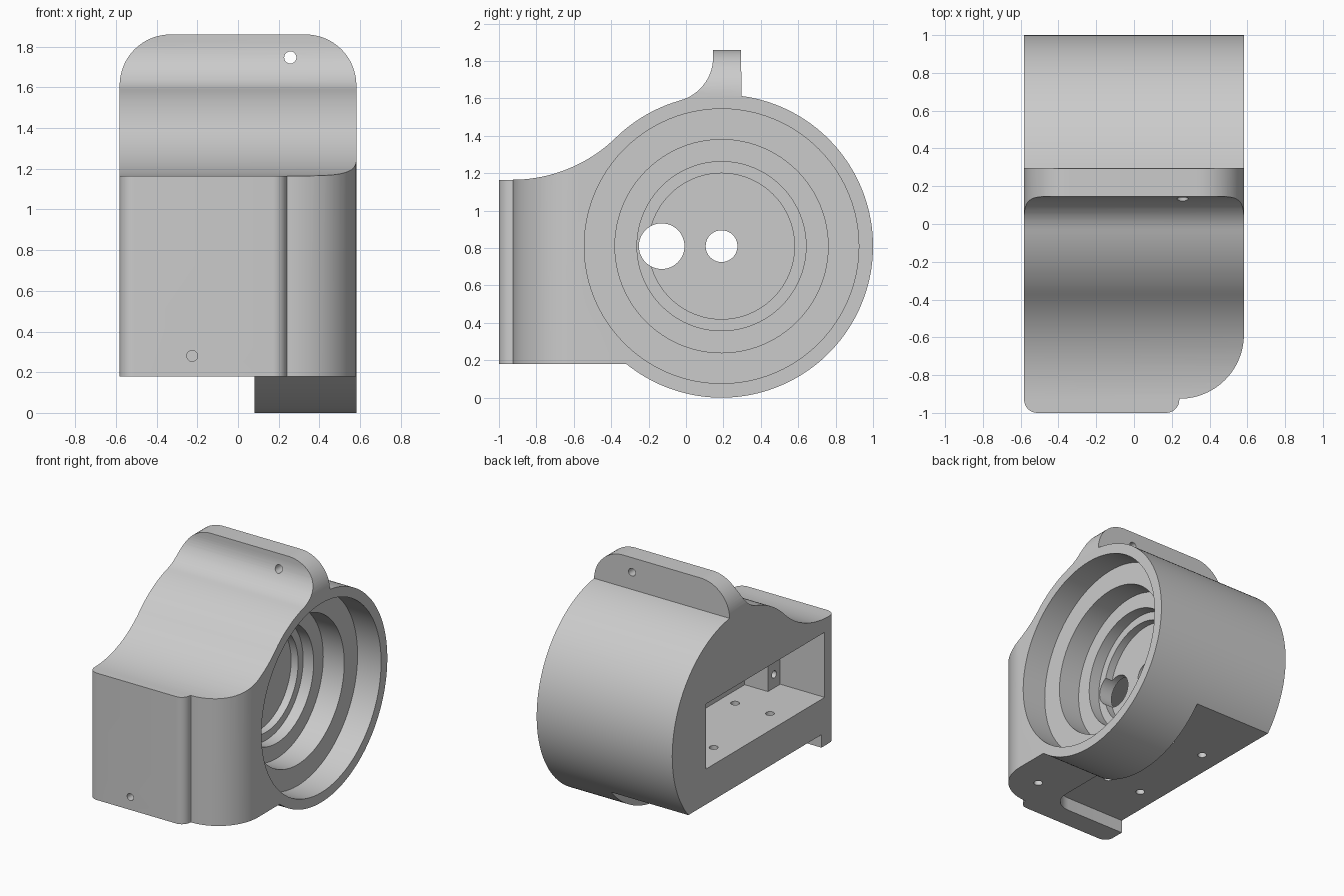
import bpy, bmesh
from math import sin, cos, pi, radians
from mathutils import Vector

cube = bpy.data.objects.get("Cube")
if cube:
    bpy.data.objects.remove(cube, do_unlink=True)

gray = bpy.data.materials.new("light_gray")
gray.use_nodes = True
gray.diffuse_color = (0.6, 0.6, 0.6, 1)
gray.node_tree.nodes["Principled BSDF"].inputs["Base Color"].default_value = (0.6, 0.6, 0.6, 1)

W = 0.582                # half width
CY, CZ, R = 0.19, 0.81, 0.81   # barrel centre and radius
STEP_X = 0.08            # where the barrel underside ends


def arc(cx, cy, r, start, end, n=16):
    """Points on an arc, angles in degrees."""
    angles = [radians(start + (end - start) * i / n) for i in range(n + 1)]
    return [(cx + r * cos(a), cy + r * sin(a)) for a in angles]


def prism(name, outline, axis, low, high):
    """Extrude a 2D outline along an axis; the outline uses the other two axes in order."""
    def place(p, t):
        return {"x": (t, p[0], p[1]), "y": (p[0], t, p[1]), "z": (p[0], p[1], t)}[axis]
    bm = bmesh.new()
    face = bm.faces.new([bm.verts.new(place(p, low)) for p in outline])
    ext = bmesh.ops.extrude_face_region(bm, geom=[face])
    moved = [v for v in ext["geom"] if isinstance(v, bmesh.types.BMVert)]
    bmesh.ops.translate(bm, verts=moved, vec=Vector(place((0, 0), high - low)))
    bmesh.ops.recalc_face_normals(bm, faces=bm.faces)
    mesh = bpy.data.meshes.new(name)
    bm.to_mesh(mesh)
    bm.free()
    mesh.materials.append(gray)
    obj = bpy.data.objects.new(name, mesh)
    bpy.context.collection.objects.link(obj)
    return obj


def disc(name, a, b, r, axis, low, high, n=32):
    return prism(name, arc(a, b, r, 0, 360, n)[:-1], axis, low, high)


def box(name, x0, x1, y0, y1, z0, z1):
    return prism(name, [(x0, y0), (x1, y0), (x1, y1), (x0, y1)], "z", z0, z1)


def combine(target, tool, operation):
    """Apply a boolean and discard the helper."""
    tool.hide_render = True
    mod = target.modifiers.new("cut", "BOOLEAN")
    mod.operation, mod.object, mod.solver = operation, tool, "EXACT"
    bpy.context.view_layer.update()
    graph = bpy.context.evaluated_depsgraph_get()
    result = bpy.data.meshes.new_from_object(target.evaluated_get(graph))
    target.modifiers.clear()
    target.data = result
    bpy.data.objects.remove(tool, do_unlink=True)


# Side profile: nose, swept shoulder, barrel and mounting tab
sweep = 0.796
side = [(-1, 0.18), (-1, 1.165)]
side += arc(-0.93, 1.165 + sweep, sweep, -90, -45.8, 20)
side += arc(CY, CZ, R, 132.5, 107, 14)
side += arc(-0.095, 1.8206, 0.24, -74.25, 0, 16)
side += [(0.145, 1.9), (0.295, 1.9)]
side += arc(CY, CZ, R, 82.5, -128.94, 100)
body = prism("housing_body", side, "x", -W - 0.1, W + 0.1)

# Plan outline: rounded front panel and large rounded front corner
plan = [(-W, 1.1)] + arc(-W + 0.07, -0.93, 0.07, 180, 270, 8)
plan += arc(0.17, -0.93, 0.07, 270, 360, 8)
plan += arc(W - 0.34, -0.585, 0.34, -90, 0, 24) + [(W, 1.1)]
combine(body, prism("plan_limit", plan, "z", -0.1, 2), "INTERSECT")

# Front outline: rounded top corners of the tab
corner = 0.25
front = [(-W, -0.1), (W, -0.1)]
front += arc(W - corner, 1.86 - corner, corner, 0, 90, 16)
front += arc(corner - W, 1.86 - corner, corner, 90, 180, 16)
combine(body, prism("front_limit", front, "y", -1.2, 1.2), "INTERSECT")

# Underside relief leaving a front lip and a rounded inner corner
relief = [(-0.7, 1.1), (-0.7, -0.83)]
relief += arc(STEP_X - 0.16, -0.67, 0.16, -90, 0, 12) + [(STEP_X, 1.1)]
combine(body, prism("underside_relief", relief, "z", -0.1, 0.28), "DIFFERENCE")

# Stepped bore in the left side
for radius, floor in ((0.734, 0.38), (0.57, 0.2), (0.452, 0.11), (0.39, 0.05)):
    combine(body, disc("bore_step", CY, CZ, radius, "x", floor, 0.7, 96), "DIFFERENCE")

# Equipment pocket in the right side, with rounded inner corners
pocket = [(-0.7, 0.585), (-0.7, -0.87)]
pocket += arc(-0.15, -0.72, 0.15, -90, 0, 10) + arc(-0.03, 0.555, 0.03, 0, 90, 6)
combine(body, prism("pocket", pocket, "z", 0.555, 1.06), "DIFFERENCE")

# Screw post inside the pocket
combine(body, box("screw_post", -0.2, 0.02, -0.9, -0.72, 0.53, 1.08), "UNION")
combine(body, disc("post_hole", -0.795, 0.66, 0.028, "x", -0.3, -0.1, 20), "DIFFERENCE")

# Shaft hole and cable hole between bore and pocket
combine(body, disc("shaft_hole", CY, CZ, 0.085, "x", -0.1, 0.3, 40), "DIFFERENCE")
combine(body, disc("cable_hole", -0.13, CZ, 0.122, "x", -0.1, 0.3, 48), "DIFFERENCE")

# Floor screw holes
for x in (-0.42, -0.12):
    for y in (-0.43, 0.26):
        combine(body, disc("floor_hole", x, y, 0.032, "z", 0.1, 0.65, 20), "DIFFERENCE")
combine(body, disc("corner_hole", 0.336, -0.67, 0.032, "z", 0.1, 0.5, 20), "DIFFERENCE")

# Front panel hole and tab hole
combine(body, disc("panel_hole", -0.225, 0.28, 0.027, "y", -1.1, -0.88, 20), "DIFFERENCE")
combine(body, disc("tab_hole", 0.257, 1.747, 0.03, "y", -0.1, 0.5, 20), "DIFFERENCE")

# Smooth curved walls, keep machined edges crisp
bpy.ops.object.select_all(action="DESELECT")
body.select_set(True)
bpy.context.view_layer.objects.active = body
bpy.ops.object.shade_smooth_by_angle(angle=radians(25))
